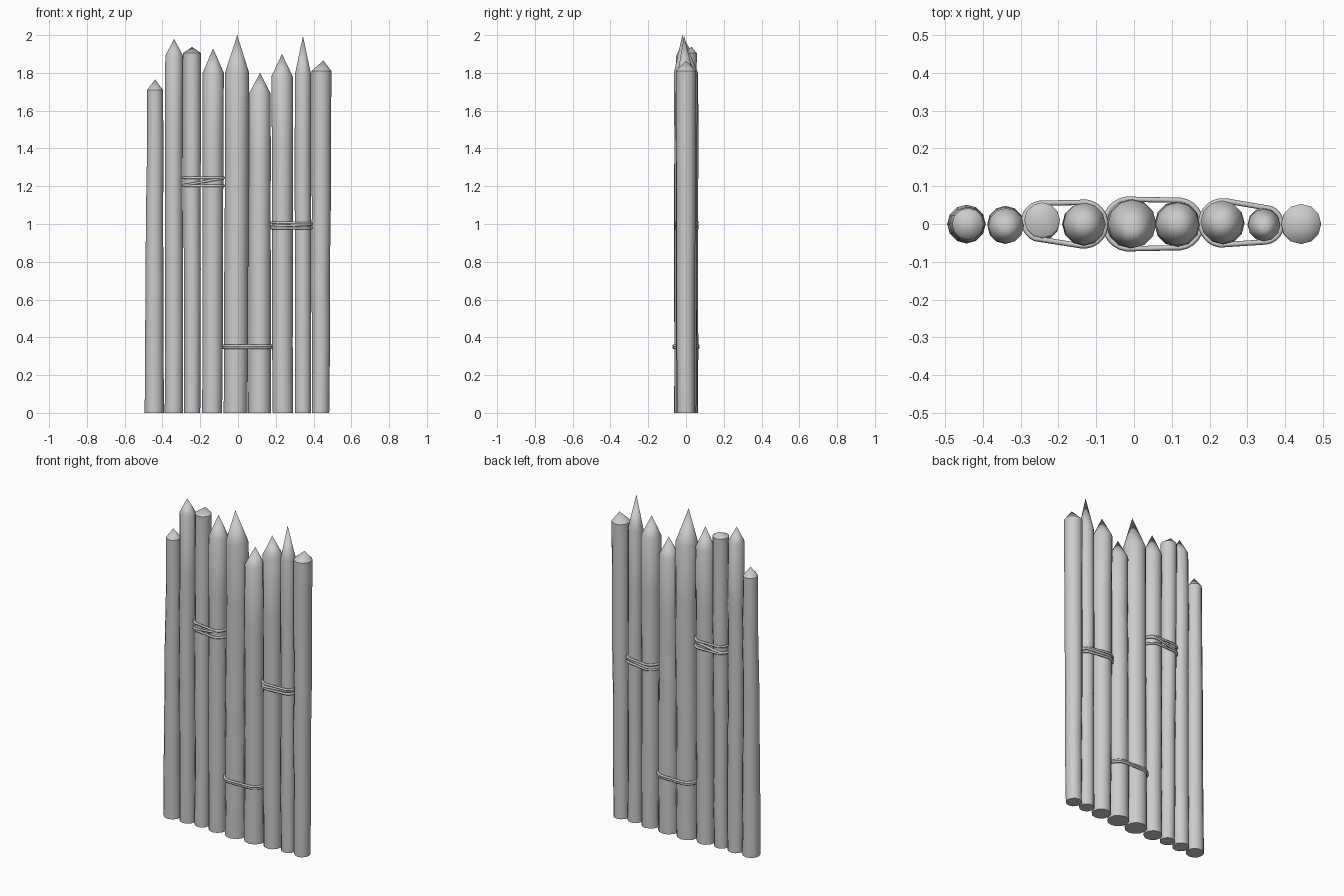
import bpy, bmesh, math, random

if "Cube" in bpy.data.objects:
    bpy.data.objects.remove(bpy.data.objects["Cube"])
random.seed(4)
SIDES = 12

# bottom x, bottom radius, shoulder x, shoulder radius, shoulder z, tip x, tip y, tip z, top y
STAKES = [
    (-.443, .051, -.439, .042, 1.71, -.439, 0, 1.765, 0),
    (-.340, .048, -.338, .047, 1.89, -.338, -.01, 1.98, -.005),
    (-.243, .043, -.243, .047, 1.905, -.243, .03, 1.937, .01),
    (-.137, .053, -.131, .056, 1.80, -.132, 0, 1.93, 0),
    (-.013, .063, -.005, .064, 1.80, -.004, -.02, 2.0, 0),
    (.115, .061, .115, .057, 1.69, .117, 0, 1.80, 0),
    (.238, .054, .233, .057, 1.78, .233, 0, 1.90, .005),
    (.344, .043, .344, .043, 1.79, .344, -.01, 1.995, -.003),
    (.437, .046, .442, .053, 1.81, .452, 0, 1.865, 0),
]


def section(s, z):
    """Centre and radius of a stake at height z."""
    bx, br, tx, tr, tz = s[:5]
    t = z / tz
    return bx + (tx - bx) * t, s[8] * t, br + (tr - br) * t


def stake(i, s):
    bm = bmesh.new()
    rings = []
    for k in range(6):
        z = s[4] * k / 5
        x, y, r = section(s, z)
        if 0 < k < 5:
            x += random.uniform(-.002, .002)
            y += random.uniform(-.003, .003)
        rings.append([bm.verts.new((x + r * math.cos(a), y + r * math.sin(a), z))
                      for a in (2 * math.pi * j / SIDES for j in range(SIDES))])
    tip = bm.verts.new(s[5:8][0:1] + (s[6], s[7]))
    bm.faces.new(rings[0][::-1])
    for j in range(SIDES):
        n = (j + 1) % SIDES
        for a, b in zip(rings, rings[1:]):
            bm.faces.new((a[j], a[n], b[n], b[j]))
        bm.faces.new((rings[-1][j], rings[-1][n], tip))
    me = bpy.data.meshes.new(f"stake_{i + 1}")
    bm.to_mesh(me)
    bm.free()
    ob = bpy.data.objects.new(me.name, me)
    bpy.context.collection.objects.link(ob)
    bpy.context.view_layer.objects.active = ob
    ob.select_set(True)
    bpy.ops.object.shade_smooth_by_angle(angle=math.radians(35))
    ob.select_set(False)


def rope(name, a, b, loops):
    """Cord loops pulled tight round stakes a and b; loops = (height, tilt)."""
    cu = bpy.data.curves.new(name, 'CURVE')
    cu.dimensions = '3D'
    cu.bevel_depth = .007
    cu.bevel_resolution = 1
    for z, tilt in loops:
        circles = [section(STAKES[i], z) for i in (a, b)]
        mid = (circles[0][0] + circles[1][0]) / 2
        sp = cu.splines.new('POLY')
        sp.points.add(23)
        sp.use_cyclic_u = True
        for j, p in enumerate(sp.points):
            t = 2 * math.pi * (j + .5) / 24
            dx, dy = math.cos(t), math.sin(t)
            cx, cy, r = max(circles, key=lambda c: c[0] * dx + c[1] * dy + c[2])
            x, y = cx + (r + .003) * dx, cy + (r + .003) * dy
            p.co = (x, y, z + tilt * (x - mid) / .1, 1)
        sp.use_smooth = True
    bpy.context.collection.objects.link(bpy.data.objects.new(name, cu))


# Sharpened stakes
for i, s in enumerate(STAKES):
    stake(i, s)

# Rope lashings
rope("upper_rope", 2, 3, [(1.245, 0), (1.223, .018), (1.202, 0)])
rope("middle_rope", 6, 7, [(1.006, -.002), (.993, .004), (.978, 0)])
rope("lower_rope", 4, 5, [(.355, 0), (.345, 0)])
